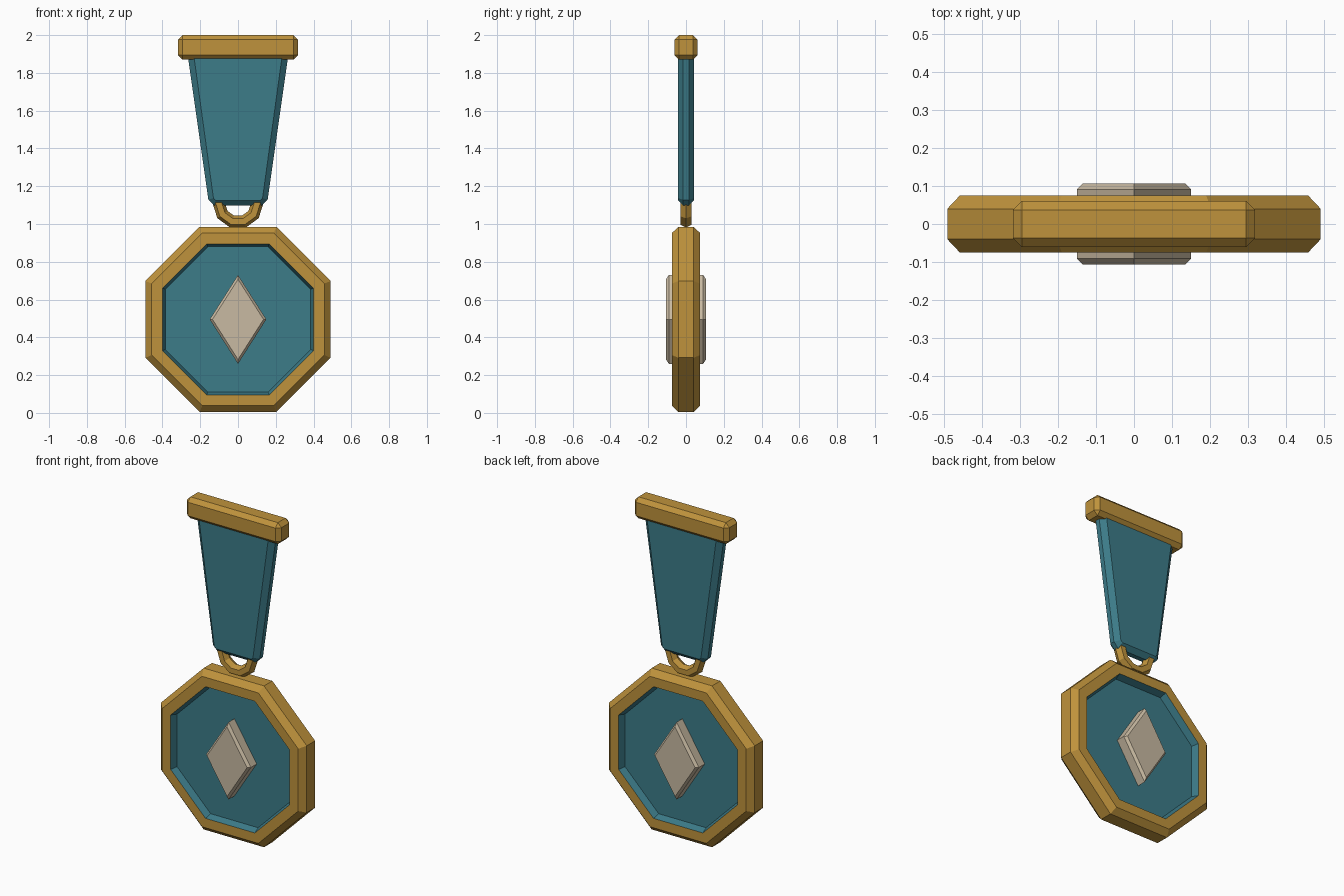
import bpy, bmesh, math
from mathutils import Matrix

cube = bpy.data.objects.get("Cube")
if cube:
    bpy.data.objects.remove(cube, do_unlink=True)


def make_material(name, color):
    mat = bpy.data.materials.new(name)
    mat.use_nodes = True
    mat.diffuse_color = (*color, 1)
    mat.node_tree.nodes["Principled BSDF"].inputs["Base Color"].default_value = (*color, 1)
    return mat


gold = make_material("gold", (0.52, 0.29, 0.045))
teal = make_material("teal", (0.045, 0.2, 0.25))
cream = make_material("cream", (0.58, 0.49, 0.36))


def finish(bm, name, *mats):
    bmesh.ops.recalc_face_normals(bm, faces=bm.faces[:])
    mesh = bpy.data.meshes.new(name)
    bm.to_mesh(mesh)
    bm.free()
    for mat in mats:
        mesh.materials.append(mat)
    obj = bpy.data.objects.new(name, mesh)
    bpy.context.collection.objects.link(obj)
    return obj


def polygon(sides, rx, rz, cz, turn=0):
    """Regular polygon in the front plane."""
    steps = [2 * math.pi * i / sides + turn for i in range(sides)]
    return [(rx * math.cos(a), cz + rz * math.sin(a)) for a in steps]


def loft(name, sections, mats, band_mats=None):
    """Join (y, outline) sections from front to back and cap both ends."""
    bm = bmesh.new()
    rings = [[bm.verts.new((x, y, z)) for x, z in outline] for y, outline in sections]
    for band, (a, b) in enumerate(zip(rings, rings[1:])):
        for i in range(len(a)):
            j = (i + 1) % len(a)
            face = bm.faces.new((a[i], a[j], b[j], b[i]))
            face.material_index = band_mats[band] if band_mats else 0
    for ring in (rings[0], rings[-1]):
        cap = bm.faces.new(ring)
        cap.material_index = len(mats) - 1
    return finish(bm, name, *mats)


def mirrored(half):
    """Repeat front sections on the back."""
    return half + [(-y, outline) for y, outline in reversed(half)]


# Octagonal medallion: recessed teal field inside a bevelled gold rim
CENTER = 0.495


def octagon(apothem):
    r = apothem / math.cos(math.pi / 8)
    return polygon(8, r, r, CENTER, math.pi / 8)


medallion = [(-0.035, octagon(0.385)), (-0.075, octagon(0.4)),
             (-0.075, octagon(0.457)), (-0.04, octagon(0.49))]
loft("medallion", mirrored(medallion), (gold, teal), [1, 0, 0, 0, 0, 0, 1])

# Raised diamond on both faces
diamond = [(-0.106, polygon(4, 0.135, 0.212, CENTER)),
           (-0.091, polygon(4, 0.15, 0.235, CENTER))]
loft("diamond", mirrored(diamond), (cream,))


# Tapered ribbon with chamfered edges
def ribbon_outline(top, bottom, low, cut):
    right = [(bottom - cut, low), (bottom, low + cut), (top, 1.9)]
    return right + [(-x, z) for x, z in reversed(right)]


ribbon = [(-0.042, ribbon_outline(0.235, 0.13, 1.125, 0.012)),
          (-0.015, ribbon_outline(0.267, 0.157, 1.098, 0.03))]
loft("ribbon", mirrored(ribbon), (teal,))

# Top bar
bm = bmesh.new()
bmesh.ops.create_cube(bm, size=1)
bmesh.ops.transform(bm, verts=bm.verts[:],
                    matrix=Matrix.Translation((0, 0, 1.935)) @ Matrix.Diagonal((0.636, 0.122, 0.13, 1)))
bmesh.ops.bevel(bm, geom=bm.edges[:], offset=0.024, segments=1, affect="EDGES")
finish(bm, "top_bar", gold)

# Hanging loop
bm = bmesh.new()
SIDES, TUBE = 10, 6
rings = []
for i in range(SIDES):
    a = 2 * math.pi * i / SIDES
    ring = []
    for j in range(TUBE):
        b = 2 * math.pi * j / TUBE
        r = 0.102 + 0.033 * math.cos(b)
        ring.append(bm.verts.new((r * math.cos(a), 0.035 * math.sin(b), 1.11 + r * math.sin(a))))
    rings.append(ring)
for i in range(SIDES):
    a, b = rings[i], rings[(i + 1) % SIDES]
    for j in range(TUBE):
        k = (j + 1) % TUBE
        bm.faces.new((a[j], a[k], b[k], b[j]))
finish(bm, "hanging_loop", gold)
